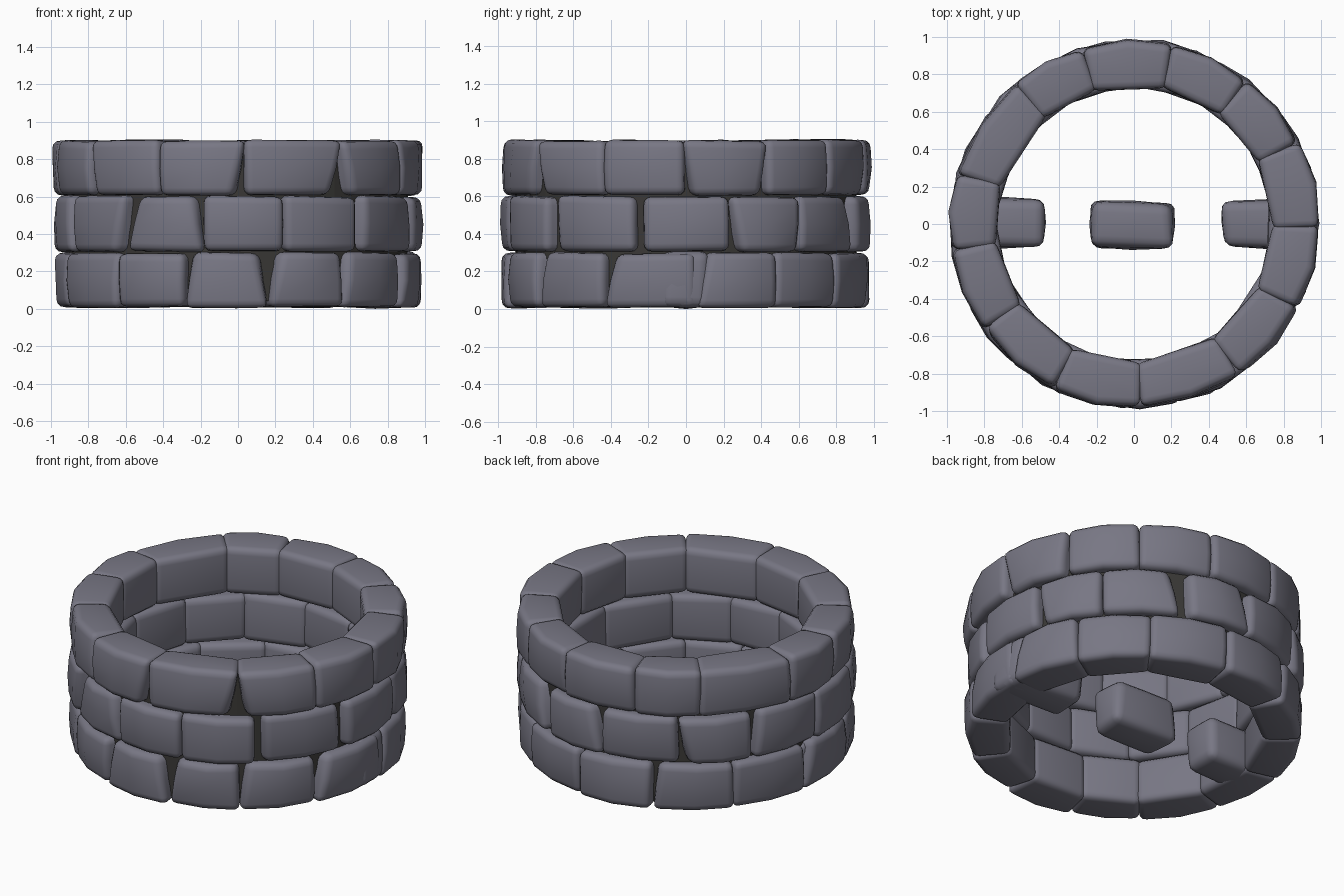
import bpy, bmesh, math, random
from mathutils import Vector

if "Cube" in bpy.data.objects:
    bpy.data.objects.remove(bpy.data.objects["Cube"])

random.seed(11)


def material(name, rgb):
    m = bpy.data.materials.new(name)
    m.diffuse_color = (*rgb, 1)
    m.use_nodes = True
    m.node_tree.nodes["Principled BSDF"].inputs["Base Color"].default_value = m.diffuse_color
    return m


STONE = material("slate_stone", (0.187, 0.184, 0.231))
MORTAR = material("dark_mortar", (0.042, 0.040, 0.037))


def add_object(name, bm, mat, smooth=True):
    bmesh.ops.recalc_face_normals(bm, faces=bm.faces)
    mesh = bpy.data.meshes.new(name)
    bm.to_mesh(mesh)
    bm.free()
    if smooth:
        mesh.shade_smooth()
    mesh.materials.append(mat)
    obj = bpy.data.objects.new(name, mesh)
    bpy.context.collection.objects.link(obj)
    return obj


def rounded_block(name, corner, swell, bevel):
    """Block from eight placed corners, faces swollen, box edges rounded."""
    bm = bmesh.new()
    bmesh.ops.create_cube(bm, size=2)
    bmesh.ops.subdivide_edges(bm, edges=bm.edges[:], cuts=1, use_grid_fill=True)
    # edges of the box: two coordinates lie at the limits
    rims = []
    for e in bm.edges:
        mid = (e.verts[0].co + e.verts[1].co) / 2
        if sum(abs(c) > 0.9 for c in mid) == 2:
            rims.append(e)
    signs = (-1, 1)
    corners = {(i, j, k): corner(i, j, k) for i in signs for j in signs for k in signs}
    for v in bm.verts:
        p = v.co.copy()
        pos = Vector()
        for (i, j, k), c in corners.items():
            pos += c * ((1 + i * p.x) * (1 + j * p.y) * (1 + k * p.z) / 8)
        v.co = pos + swell(p, pos)
    bmesh.ops.recalc_face_normals(bm, faces=bm.faces)
    bm.normal_update()
    bmesh.ops.bevel(bm, geom=rims, offset=bevel, segments=3, profile=0.55,
                    affect='EDGES', clamp_overlap=True)
    return add_object(name, bm, STONE)


def ring_stone(name, a0, a1, z0, z1, end):
    """One wall stone; p.x = along ring, p.y = outwards; end = exposed side (-1, 0, 1)."""
    uni = random.uniform
    push = uni(-0.006, 0.008)
    # some outer corners are cut back, leaving wedge gaps of mortar
    cut = {}
    for i in (-1, 1):
        for k in (-1, 1):
            wedge = k != end and random.random() < 0.36
            cut[i, k] = uni(2.8, 5.0) if wedge else uni(-0.6, 0.6)

    def corner(i, j, k):
        a = a0 if i < 0 else a1
        a = math.radians(a - i * (cut[i, k] if j > 0 else -1.3))
        r = (0.975 + push + uni(-0.012, 0.008)) if j > 0 else 0.748 + uni(-0.005, 0.005)
        z = z1 - uni(0, 0.016) if k > 0 else z0 + uni(0, 0.010)
        return Vector((r * math.cos(a), r * math.sin(a), z))

    def swell(p, pos):
        out = Vector((pos.x, pos.y, 0)).normalized()
        d = Vector()
        if p.y > 0.5:
            d += out * (0.034 * (1 - abs(p.x)) + 0.008 * (1 - abs(p.z)) + uni(-0.006, 0.006))
        elif p.y > -0.5:
            d += out * 0.012 * (1 - abs(p.x))
        return d

    rounded_block(name, corner, swell, 0.042)


def loose_stone(name, x0, x1, y0, y1, z0, z1):
    def corner(i, j, k):
        u = random.uniform
        return Vector(((x0 if i < 0 else x1) - i * u(0, 0.05),
                       (y0 if j < 0 else y1) - j * u(0, 0.035),
                       (z0 if k < 0 else z1) - k * u(0, 0.02)))

    def swell(p, pos):
        # push out the centre of each face a little
        n = sum(abs(c) > 0.9 for c in p)
        return p * 0.010 if n == 1 else Vector()

    rounded_block(name, corner, swell, 0.055)


# wall courses: joint angles in degrees, bottom to top
courses = [
    ("bottom", 0.002, 0.307, -1,
     [-161, -132, -107, -80, -54.6, -27, 3, 29.6, 56, 84.6, 113, 142, 170.5]),
    ("middle", 0.301, 0.609, 0,
     [-127.6, -101, -75.4, -49, -16.5, 14, 39, 66, 94, 122, 149, 177, 205]),
    ("top", 0.602, 0.907, 1,
     [-172, -145, -116, -88, -55, -27, -1, 27, 52, 78, 106.5, 130, 164]),
]
for label, z0, z1, end, joints in courses:
    for n, (a0, a1) in enumerate(zip(joints, joints[1:] + [joints[0] + 360])):
        ring_stone(f"{label}_course_stone_{n + 1}", a0, a1, z0, z1, end)

# mortar core: thin band swept round the wall behind the outer faces
bm = bmesh.new()
N = 52
profile = [(0.88, 0.04), (0.91, 0.04), (0.91, 0.855), (0.88, 0.855)]
rings = [[bm.verts.new((r * math.cos(2 * math.pi * i / N),
                        r * math.sin(2 * math.pi * i / N), z)) for r, z in profile]
         for i in range(N)]
for i in range(N):
    a, b = rings[i], rings[(i + 1) % N]
    for k in range(4):
        m = (k + 1) % 4
        bm.faces.new((a[k], b[k], b[m], a[m]))
add_object("mortar_core", bm, MORTAR, smooth=False)

# loose stones lying across the floor
loose_stone("loose_stone_left", -0.955, -0.475, -0.14, 0.14, 0.003, 0.305)
loose_stone("loose_stone_centre", -0.25, 0.235, -0.14, 0.135, 0.003, 0.305)
loose_stone("loose_stone_right", 0.45, 0.99, -0.145, 0.135, 0.003, 0.31)
